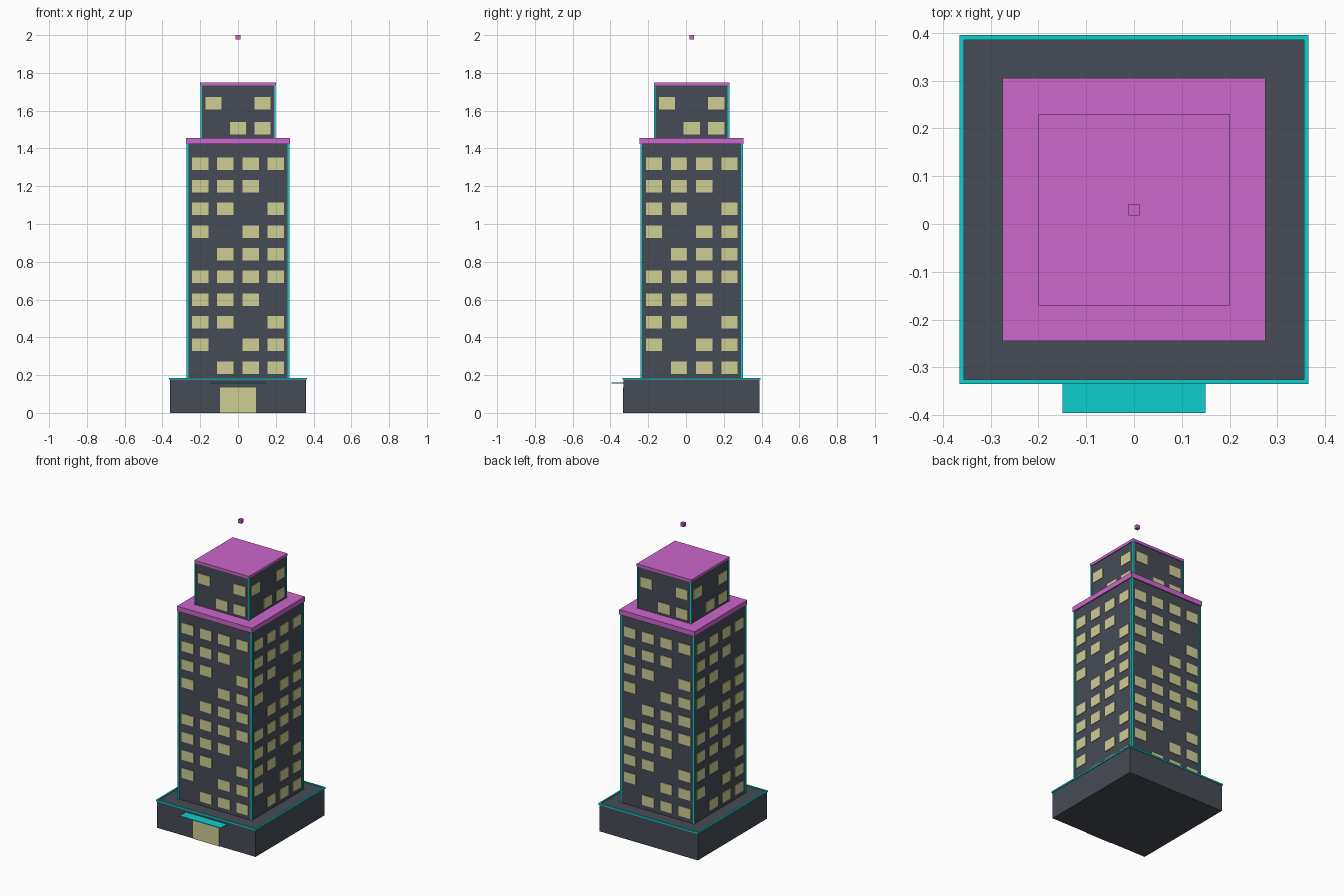
import bpy
import bmesh
from math import pi
from mathutils import Matrix, Vector

cube = bpy.data.objects.get("Cube")
if cube:
    bpy.data.objects.remove(cube, do_unlink=True)

CY = 0.03  # the tower axis sits slightly behind the origin


def material(name, rgb):
    linear = [((c / 255 + 0.055) / 1.055) ** 2.4 for c in rgb] + [1.0]
    mat = bpy.data.materials.new(name)
    mat.use_nodes = True
    mat.diffuse_color = linear
    mat.node_tree.nodes["Principled BSDF"].inputs["Base Color"].default_value = linear
    return mat


wall = material("slate_wall", (70, 75, 85))
roof = material("magenta_roof", (204, 103, 204))
trim = material("cyan_trim", (14, 207, 207))
glow = material("pale_yellow_light", (207, 205, 148))


def build(name, mat, boxes):
    """One object from boxes given as (low corner, high corner, turn about the tower axis)."""
    bm = bmesh.new()
    for low, high, turn in boxes:
        low, high = Vector(low), Vector(high)
        matrix = (Matrix.Translation((0, CY, 0)) @ Matrix.Rotation(turn, 4, 'Z')
                  @ Matrix.Translation((low + high) / 2)
                  @ Matrix.Diagonal((*(high - low), 1)))
        bmesh.ops.create_cube(bm, size=1, matrix=matrix)
    mesh = bpy.data.meshes.new(name)
    bm.to_mesh(mesh)
    bm.free()
    mesh.materials.append(mat)
    obj = bpy.data.objects.new(name, mesh)
    bpy.context.collection.objects.link(obj)
    return obj


def block(name, mat, half, z0, z1):
    build(name, mat, [((-half, -half, z0), (half, half, z1), 0)])


def corner_strips(name, half, z0, z1, r=0.005):
    build(name, trim, [((half - r, -half - r, z0), (half + r, -half + r, z1), k * pi / 2)
                       for k in range(4)])


def windows(name, half, columns, first_z, rows, step):
    """Window plates on all four sides; one dark window steps across the rows."""
    boxes = []
    for side in range(4):
        for row in range(rows):
            for col, x in enumerate(columns):
                if col == row % 5:
                    continue
                z = first_z + row * step
                boxes.append(((x - 0.043, -half - 0.004, z - 0.033),
                              (x + 0.043, -half + 0.002, z + 0.033), side * pi / 2))
    build(name, glow, boxes)


# Base with edge trim
block("base", wall, 0.36, 0, 0.18)
build("base_edge_trim", trim,
      [((-0.365, -0.365, 0.176), (0.355, -0.355, 0.186), k * pi / 2) for k in range(4)])

# Entrance door and canopy
build("door", glow, [((-0.096, -0.364, 0), (0.096, -0.358, 0.135), 0)])
build("canopy", trim, [((-0.15, -0.425, 0.156), (0.15, -0.36, 0.16), 0)])

# Main tower
block("main_tower", wall, 0.267, 0.18, 1.425)
corner_strips("main_tower_corner_strips", 0.267, 0.18, 1.425)
windows("main_tower_windows", 0.267, (-0.2, -0.067, 0.067, 0.2), 0.24, 10, 0.12)
block("main_tower_roof", roof, 0.275, 1.423, 1.456)

# Upper tower
block("upper_tower", wall, 0.195, 1.456, 1.735)
corner_strips("upper_tower_corner_strips", 0.195, 1.456, 1.735, 0.0045)
windows("upper_tower_windows", 0.195, (-0.13, 0, 0.13), 1.507, 2, 0.132)
block("upper_tower_roof", roof, 0.2, 1.732, 1.75)

# Floating beacon
block("beacon", roof, 0.012, 1.976, 2.0)
